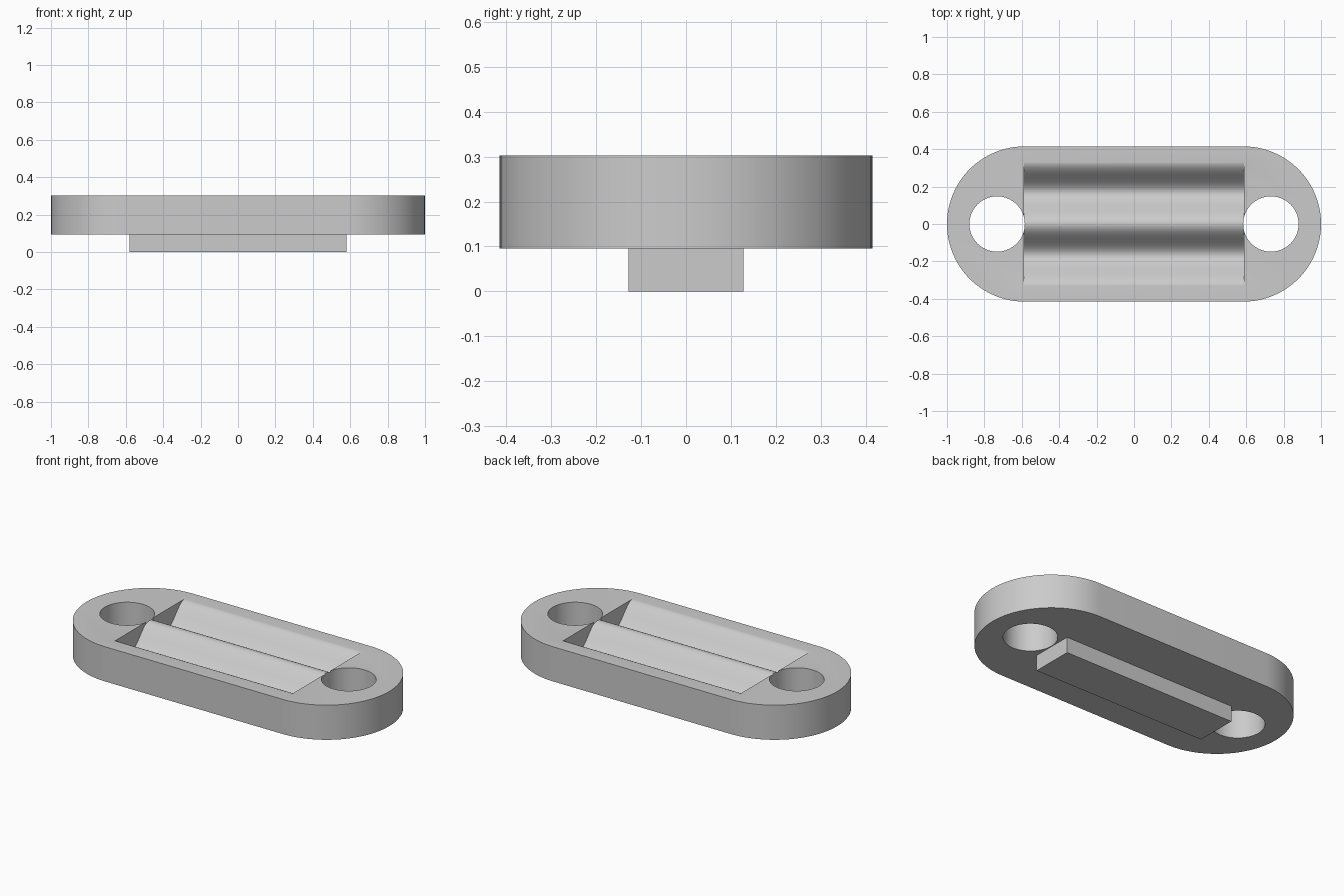
import bpy
import bmesh
import math

if "Cube" in bpy.data.objects:
    bpy.data.objects.remove(bpy.data.objects["Cube"], do_unlink=True)

BOTTOM, TOP = 0.095, 0.302
RADIUS = 0.415
GROOVE_X, GROOVE_Y, GROOVE_DEPTH = 0.587, 0.335, 0.12
HOLE_X, HOLE_R = 0.732, 0.148

grey = bpy.data.materials.new("light_grey")
grey.use_nodes = True
colour = (0.6, 0.6, 0.6, 1)
grey.diffuse_color = colour
grey.node_tree.nodes["Principled BSDF"].inputs["Base Color"].default_value = colour


def prism(name, outline, offset):
    """Extrude a closed outline of 3D points along an offset."""
    bm = bmesh.new()
    face = bm.faces.new([bm.verts.new(p) for p in outline])
    moved = bmesh.ops.extrude_face_region(bm, geom=[face], use_keep_orig=True)
    verts = [g for g in moved["geom"] if isinstance(g, bmesh.types.BMVert)]
    bmesh.ops.translate(bm, verts=verts, vec=offset)
    bmesh.ops.recalc_face_normals(bm, faces=bm.faces)
    mesh = bpy.data.meshes.new(name)
    bm.to_mesh(mesh)
    bm.free()
    mesh.materials.append(grey)
    obj = bpy.data.objects.new(name, mesh)
    bpy.context.collection.objects.link(obj)
    return obj


def arc(cx, radius, start, sweep, steps, z):
    angles = [start + sweep * i / steps for i in range(steps + 1)]
    return [(cx + radius * math.cos(a), radius * math.sin(a), z) for a in angles]


def activate(obj):
    bpy.ops.object.select_all(action="DESELECT")
    obj.select_set(True)
    bpy.context.view_layer.objects.active = obj


def cut(target, cutter):
    cutter.hide_render = True
    activate(target)
    mod = target.modifiers.new("cut", "BOOLEAN")
    mod.operation = "DIFFERENCE"
    mod.solver = "EXACT"
    mod.object = cutter
    bpy.ops.object.modifier_apply(modifier=mod.name)
    bpy.data.objects.remove(cutter, do_unlink=True)


# Plate with two round ends
ends = (arc(1 - RADIUS, RADIUS, -math.pi / 2, math.pi, 48, BOTTOM)
        + arc(RADIUS - 1, RADIUS, math.pi / 2, math.pi, 48, BOTTOM))
plate = prism("plate", ends, (0, 0, TOP - BOTTOM))

# Wavy recess: two rounded troughs with a ridge between them
STEPS = 64
wave = []
for i in range(STEPS + 1):
    y = GROOVE_Y * (2 * i / STEPS - 1)
    drop = GROOVE_DEPTH / 2 * (1 - math.cos(2 * math.pi * y / GROOVE_Y))
    wave.append((-GROOVE_X, y, TOP + 0.0005 - drop))
wave += [(-GROOVE_X, GROOVE_Y, TOP + 0.1), (-GROOVE_X, -GROOVE_Y, TOP + 0.1)]
cut(plate, prism("recess_cutter", wave, (2 * GROOVE_X, 0, 0)))

# Screw holes
for side in (-1, 1):
    ring = arc(side * HOLE_X, HOLE_R, 0, 2 * math.pi, 64, BOTTOM - 0.1)[:-1]
    cut(plate, prism("hole_cutter", ring, (0, 0, 0.5)))

activate(plate)
bpy.ops.object.shade_smooth_by_angle(angle=math.radians(30))

# Locating bar underneath
bar = [(-0.58, -0.128, 0), (0.58, -0.128, 0), (0.58, 0.128, 0), (-0.58, 0.128, 0)]
prism("locating_bar", bar, (0, 0, BOTTOM))
